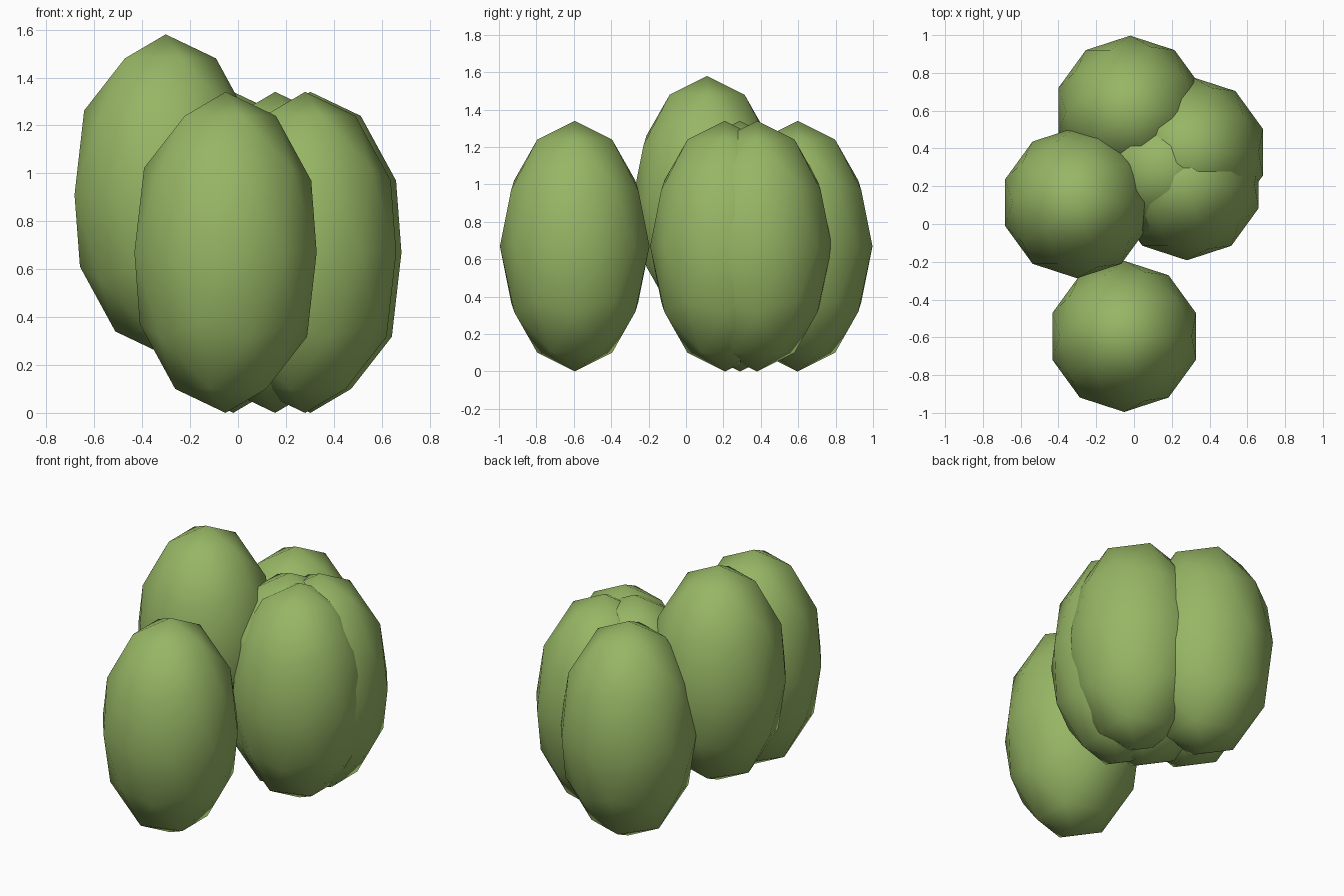
import bpy

if "Cube" in bpy.data.objects:
    bpy.data.objects.remove(bpy.data.objects["Cube"])

# Single leaf-green material
green = bpy.data.materials.new("leaf green")
green.diffuse_color = (0.31, 0.47, 0.13, 1.0)
green.use_nodes = True
green.node_tree.nodes["Principled BSDF"].inputs["Base Color"].default_value = green.diffuse_color

RADIUS, HALF_HEIGHT = 0.40, 0.67


def foliage_lobe(name, x, y, z):
    """A tall low-poly egg of foliage, smooth shaded."""
    bpy.ops.mesh.primitive_ico_sphere_add(subdivisions=2, radius=1, location=(x, y, z))
    lobe = bpy.context.object
    lobe.name = name
    lobe.scale = (RADIUS, RADIUS, HALF_HEIGHT)
    bpy.ops.object.transform_apply(location=False, rotation=False, scale=True)
    bpy.ops.object.shade_smooth()
    lobe.data.materials.append(green)


# Bush made of six overlapping lobes, one of them raised
foliage_lobe("front_lobe", -0.052, -0.595, 0.67)
foliage_lobe("raised_left_lobe", -0.302, 0.113, 0.91)
foliage_lobe("back_lobe", -0.02, 0.597, 0.67)
foliage_lobe("right_front_lobe", 0.28, 0.208, 0.67)
foliage_lobe("right_back_lobe", 0.302, 0.38, 0.67)
foliage_lobe("middle_lobe", 0.155, 0.288, 0.67)
